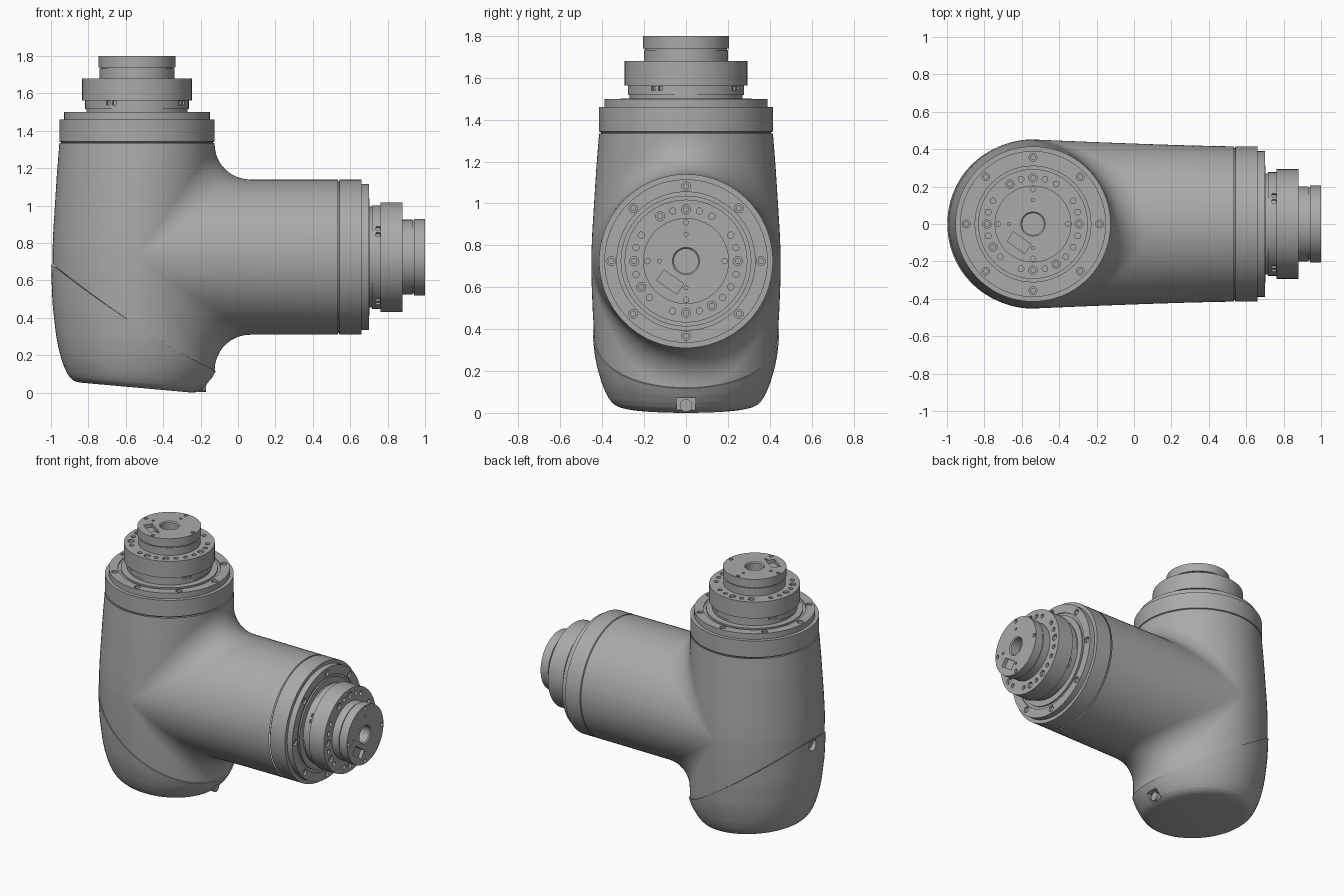
import bpy, bmesh, math
from mathutils import Matrix, Vector

if "Cube" in bpy.data.objects:
    bpy.data.objects.remove(bpy.data.objects["Cube"])

CX, CZ = -0.54, 0.725        # column axis x, arm axis z
R, FIL = 0.415, 0.19         # pipe radius and fillet radius
TOP, ARM_END = 1.335, 0.535
N = 96

grey = bpy.data.materials.new("machined_grey")
grey.use_nodes = True
grey.diffuse_color = (0.4, 0.4, 0.4, 1)
grey.node_tree.nodes["Principled BSDF"].inputs["Base Color"].default_value = (0.4, 0.4, 0.4, 1)


def finish(name, bm, angle=35, helper=False):
    bmesh.ops.remove_doubles(bm, verts=bm.verts, dist=0.0002)
    bmesh.ops.recalc_face_normals(bm, faces=bm.faces)
    mesh = bpy.data.meshes.new(name)
    bm.to_mesh(mesh)
    bm.free()
    mesh.materials.append(grey)
    ob = bpy.data.objects.new(name, mesh)
    bpy.context.collection.objects.link(ob)
    if helper:
        ob.hide_render = True
        ob.hide_set(True)
    else:
        bpy.ops.object.select_all(action="DESELECT")
        ob.select_set(True)
        bpy.context.view_layer.objects.active = ob
        bpy.ops.object.shade_smooth_by_angle(angle=math.radians(angle))
    return ob


def cut(ob, cutter):
    mod = ob.modifiers.new("cut", "BOOLEAN")
    mod.operation = "DIFFERENCE"
    mod.solver = "EXACT"
    mod.object = cutter


def grid(bm, rows):
    """Skin a list of closed rings."""
    rings = [[bm.verts.new(p) for p in row] for row in rows]
    for a, b in zip(rings, rings[1:]):
        for i in range(len(a)):
            j = (i + 1) % len(a)
            bm.faces.new((a[i], a[j], b[j], b[i]))
    return rings


def cylinder(bm, r, depth, matrix, sides=20):
    bmesh.ops.create_cone(bm, cap_ends=True, segments=sides, radius1=r, radius2=r,
                          depth=depth, matrix=matrix)


def box(bm, size, matrix):
    bmesh.ops.create_cube(bm, size=1, matrix=matrix @ Matrix.Diagonal((*size, 1)))


def table(points, v):
    """Smooth interpolation through (position, value) pairs."""
    if v <= points[0][0]:
        return points[0][1]
    for (a, fa), (b, fb) in zip(points, points[1:]):
        if v <= b:
            return fa + (fb - fa) * (v - a) / (b - a)
    return points[-1][1]


BULGE = [(0, 1.0), (0.1, 1.02), (0.3, 1.048), (0.5, 1.075), (0.62, 1.086), (0.75, 1.09),
         (0.87, 1.078), (1.0, 1.058), (1.17, 1.032), (1.335, 1.0)]
ROUND = [(0, 0.72), (0.004, 0.77), (0.012, 0.81), (0.025, 0.845), (0.05, 0.88),
         (0.085, 0.912), (0.12, 0.937), (0.18, 0.965), (0.25, 0.985), (0.4, 1.0)]


def warp(p):
    """Swell the body slightly at mid height, fading along the arm."""
    x, y, z = p
    k = table(BULGE, z) - 1
    fade = min(1, max(0, (ARM_END - x) / (ARM_END - CX))) ** 1.3
    if x < CX:
        x = CX + (x - CX) * (1 + k)
    return Vector((x, y * (1 + k * fade), z))


def seam(x):
    u = (x + 1) / 0.89
    return 0.73 - 0.82 * u + 0.2 * u * u


angles = [2 * math.pi * i / N for i in range(N)]

# Body: column above and below the arm, rolled fillet, and arm in one skin
bm = bmesh.new()
upper, lower = [], []
STEPS = 24
for s in range(STEPS + 1):
    t = s / STEPS
    up, low = [], []
    for a in angles:
        c, y = math.cos(a), R * math.sin(a)
        x = CX + R * c
        reach = (R + FIL) * max(c, 0)
        up.append(warp((x, y, TOP + (CZ + reach - TOP) * t)))
        start = CZ - reach
        low.append(warp((x, y, start + (seam(x) - start) * t)))
    upper.append(up)
    lower.append(low)
grid(bm, upper)
grid(bm, lower)

arm = []
for s in range(13):                      # fillet rolled between column and arm
    t = s / 12
    row = []
    for a in angles:
        c, sn = math.cos(a), math.sin(a)
        centre = Vector((CX + (R + FIL) * abs(c), (R + FIL) * sn, CZ + (R + FIL) * c))
        n_col, n_arm = Vector((abs(c), sn, 0)), Vector((0, sn, c))
        w = n_col.angle(n_arm, 0)
        if w > 0.001:
            n = (n_col * math.sin((1 - t) * w) + n_arm * math.sin(t * w)) / math.sin(w)
        else:
            n = n_arm
        row.append(warp(centre - n * FIL))
    arm.append(row)
for s in range(1, 17):                   # straight arm
    t = s / 16
    row = []
    for a in angles:
        x0 = CX + (R + FIL) * abs(math.cos(a))
        row.append(warp((x0 + (ARM_END - x0) * t, R * math.sin(a), CZ + R * math.cos(a))))
    arm.append(row)
grid(bm, arm)
finish("elbow_body", bm, 50)

# Bottom cap: slanted lip, tapering to a tilted flat base
bm = bmesh.new()
rows = []
for s in range(29):
    t = (1 - s / 28) ** 2
    row = []
    for a in angles:
        c, sn = math.cos(a), math.sin(a)
        base = -0.09 * (CX + 0.72 * R * c + 0.24)
        full = seam(CX + R * c) - base
        h = full * t
        k = table(ROUND, h) + (1 - table(ROUND, full)) * t + 0.015 * min(1, t * 1.5)
        row.append(warp((CX + R * k * c, R * k * sn, base + h)))
    rows.append(row)
rings = grid(bm, rows)
for ring, z in ((rings[0], seam(CX)), (rings[-1], -0.09 * (CX + 0.24))):
    hub = bm.verts.new((CX, 0, z))
    for i in range(N):
        bm.faces.new((ring[i], ring[(i + 1) % N], hub))
cap = finish("bottom_cap", bm, 40)

# Cap screw recesses and screws
SIDE = Matrix.Rotation(math.pi / 2, 4, "Y")
bm = bmesh.new()
box(bm, (0.14, 0.09, 0.1), Matrix.Translation((-0.13, 0, 0.02)))
cylinder(bm, 0.04, 0.1, Matrix.Translation((-1.0, 0, 0.65)) @ SIDE)
cut(cap, finish("cap_cutter", bm, helper=True))
bm = bmesh.new()
cylinder(bm, 0.03, 0.04, Matrix.Translation((-0.19, 0, 0.035)) @ SIDE)
cylinder(bm, 0.028, 0.04, Matrix.Translation((-0.955, 0, 0.65)) @ SIDE)
finish("cap_screws", bm)

# Joint flange, turned about its own z axis
PROFILE = [(0, 0), (0.405, 0), (0.405, 0.004), (0.415, 0.008), (0.415, 0.125), (0.39, 0.125),
           (0.39, 0.165), (0.33, 0.165), (0.33, 0.157), (0.312, 0.157), (0.312, 0.167),
           (0.27, 0.167), (0.27, 0.182), (0.277, 0.182), (0.277, 0.228), (0.293, 0.228),
           (0.293, 0.345), (0.2, 0.345), (0.2, 0.398), (0.195, 0.398), (0.195, 0.405),
           (0.205, 0.405), (0.205, 0.465), (0.065, 0.465), (0.058, 0.458), (0.058, 0.39), (0, 0.39)]
BIG = (0, 90, 120, 180, 210, 270, 300)
MEDIUM = (15, 30, 60, 75, 105, 150, 165, 195, 225, 255, 285, 315, 330, 345)


def polar(r, deg, z):
    return Matrix.Rotation(math.radians(deg), 4, "Z") @ Matrix.Translation((r, 0, z))


def flange(name, place):
    bm = bmesh.new()
    loop = [bm.verts.new((r, 0, z)) for r, z in PROFILE]
    edges = [bm.edges.new(pair) for pair in zip(loop, loop[1:])]
    bmesh.ops.spin(bm, geom=loop + edges, cent=(0, 0, 0), axis=(0, 0, 1),
                   angle=2 * math.pi, steps=N, use_merge=True)
    bm.transform(place)
    body = finish(name, bm)

    holes, screws = bmesh.new(), bmesh.new()
    spots = [(0.357, 45 * i, 0.165, 0.021) for i in range(8)]
    spots += [(0.247, d, 0.345, 0.022) for d in BIG]
    spots += [(0.247, d, 0.345, 0.015) for d in MEDIUM]
    spots += [(0.185, 90 * i, 0.465, 0.013) for i in range(4)]
    spots += [(0.128, 90 * i + 90, 0.465, 0.009) for i in range(3)]
    for r, deg, z, size in spots:
        cylinder(holes, size, 0.05, polar(r, deg, z), 16)
        if size > 0.02:
            cylinder(screws, size * 0.65, 0.02, polar(r, deg, z - 0.018), 12)
    for i in range(4):
        for off in (-4, 4):
            box(holes, (0.03, 0.022, 0.02), polar(0.277, 90 * i + 60 + off, 0.214))
    notch = Matrix.Translation((-0.075, -0.1, 0.465)) @ Matrix.Rotation(math.radians(-35), 4, "Z")
    box(holes, (0.115, 0.06, 0.05), notch)
    for b in (holes, screws):
        b.transform(place)
    cut(body, finish(name + "_cutter", holes, helper=True))
    finish(name + "_screws", screws)


flange("top_flange", Matrix.Translation((CX, 0, TOP)))
CYCLE = Matrix(((0, 0, 1, 0), (1, 0, 0, 0), (0, 1, 0, 0), (0, 0, 0, 1)))
flange("arm_flange", Matrix.Translation((ARM_END, 0, CZ)) @ CYCLE)
